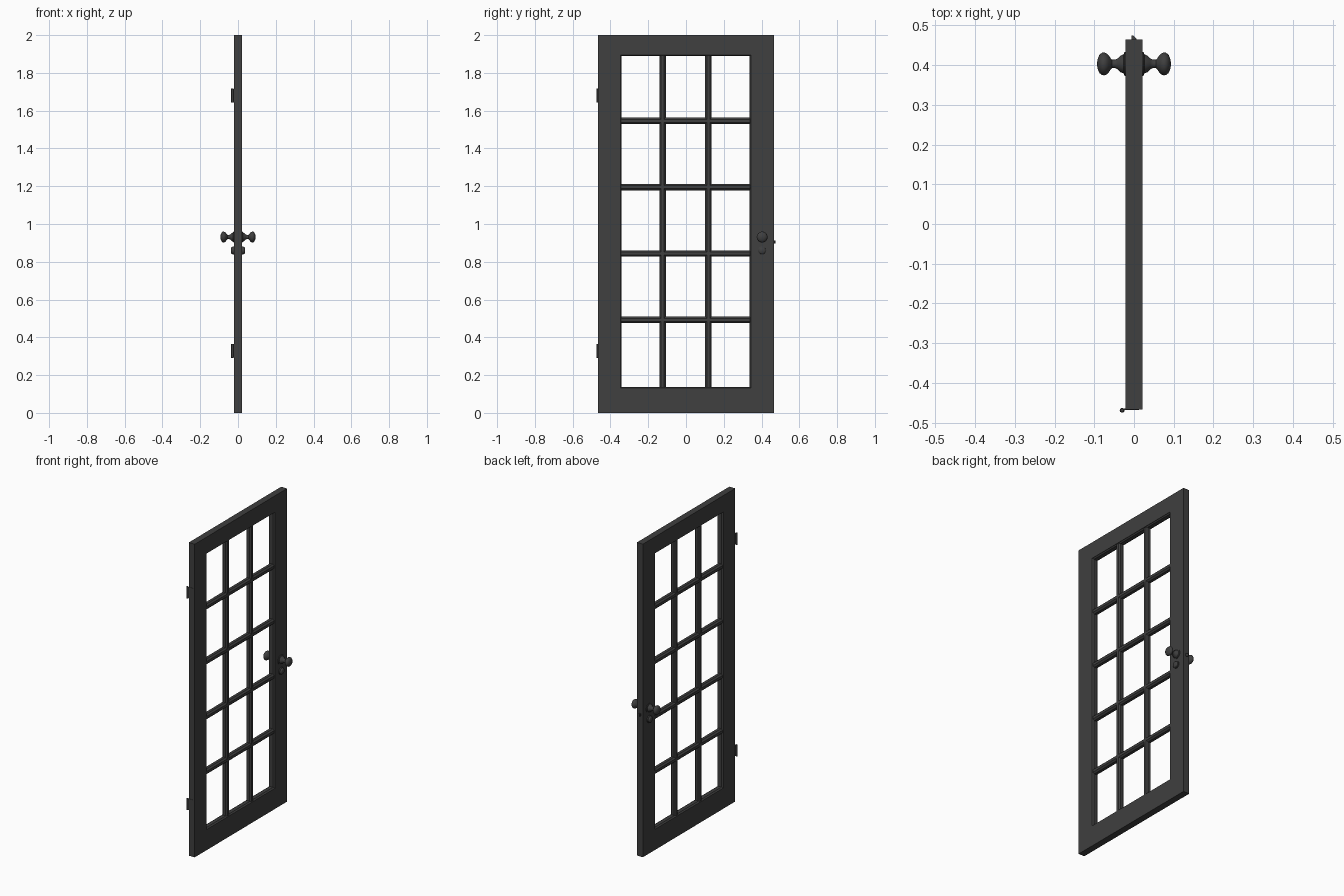
import bpy, bmesh, math
from mathutils import Vector

if "Cube" in bpy.data.objects:
    bpy.data.objects.remove(bpy.data.objects["Cube"])

dark = bpy.data.materials.new("dark_paint")
dark.diffuse_color = (0.05, 0.05, 0.05, 1)
dark.use_nodes = True
dark.node_tree.nodes["Principled BSDF"].inputs["Base Color"].default_value = dark.diffuse_color


def make(name, verts, faces, smooth=False):
    me = bpy.data.meshes.new(name)
    me.from_pydata(verts, [], faces)
    bm = bmesh.new()
    bm.from_mesh(me)
    bmesh.ops.recalc_face_normals(bm, faces=bm.faces)
    bm.to_mesh(me)
    bm.free()
    ob = bpy.data.objects.new(name, me)
    bpy.context.collection.objects.link(ob)
    me.materials.append(dark)
    if smooth:
        bpy.context.view_layer.objects.active = ob
        bpy.ops.object.select_all(action='DESELECT')
        ob.select_set(True)
        bpy.ops.object.shade_smooth_by_angle(angle=math.radians(40))
    return ob


def skin(name, rings, closed=False, smooth=False):
    """Bridge equal rings; cap the ends or close the loop."""
    n, m = len(rings[0]), len(rings)
    faces = []
    for i in range(m if closed else m - 1):
        a, b = i * n, (i + 1) % m * n
        faces += [(a + j, a + (j + 1) % n, b + (j + 1) % n, b + j) for j in range(n)]
    if not closed:
        faces += [tuple(range(n)), tuple(range((m - 1) * n, m * n))]
    return make(name, [v for r in rings for v in r], faces, smooth)


def lathe(name, profile, origin, axis, seg=32):
    """Rings of (distance along axis, radius) about an x or z axis."""
    axis = Vector(axis)
    u = Vector((0, 1, 0))
    w = axis.cross(u)
    rings = [[Vector(origin) + axis * d + (u * math.cos(t) + w * math.sin(t)) * r
              for t in (2 * math.pi * k / seg for k in range(seg))] for d, r in profile]
    return skin(name, rings, smooth=True)


# Door frame: outer slab with a stepped moulding around the opening
T = 0.021
Y0, Y1, Z0, Z1 = -0.341, 0.337, 0.138, 1.889


def rect(x, y0, y1, z0, z1):
    return [(x, y0, z0), (x, y1, z0), (x, y1, z1), (x, y0, z1)]


def opening(x, d):
    return rect(x, Y0 - d, Y1 + d, Z0 - d, Z1 + d)


half = [rect(T, -0.467, 0.465, 0, 2), opening(T, 0.006), opening(0.017, 0.005), opening(0.012, 0)]
back = [[(-x, y, z) for x, y, z in r] for r in reversed(half)]
skin("door_frame", half + back, closed=True)

# Glazing bars with chamfered section
W, D, C = 0.017, 0.018, 0.009
section = [(W, D - C), (W - C, D), (C - W, D), (-W, D - C),
           (-W, C - D), (C - W, -D), (W - C, -D), (W, C - D)]
for y in (-0.124, 0.118):
    skin("vertical_bar", [[(b, y + a, z) for a, b in section] for z in (Z0 - 0.003, Z1 + 0.003)])
for z in (0.493, 0.844, 1.195, 1.546):
    skin("horizontal_bar", [[(b, y, z + a) for a, b in section] for y in (Y0 - 0.003, Y1 + 0.003)])

# Knobs, roses and lock cylinders on both faces
KY, KZ, LZ = 0.403, 0.931, 0.86
knob = [(0.019, 0.030), (0.024, 0.030), (0.026, 0.024), (0.034, 0.021), (0.041, 0.014),
        (0.048, 0.0105), (0.056, 0.011), (0.060, 0.016), (0.064, 0.022), (0.069, 0.0265),
        (0.075, 0.0288), (0.081, 0.028), (0.087, 0.023), (0.091, 0.014), (0.093, 0.004)]
lock = [(0.019, 0.022), (0.028, 0.022), (0.030, 0.019), (0.034, 0.018), (0.037, 0.014)]
for s in (-1, 1):
    lathe("door_knob", knob, (0, KY, KZ), (s, 0, 0))
    lathe("lock_cylinder", lock, (0, KY, LZ), (s, 0, 0))

# Latch bolt with slanted tip
tip = [(-0.006, 0.45), (0.006, 0.45), (0.006, 0.467), (-0.002, 0.475), (-0.006, 0.475)]
skin("latch_bolt", [[(x, y, z) for x, y in tip] for z in (0.897, 0.913)])

# Hinges: barrel and leaf
for z in (0.328, 1.68):
    barrel = [(-0.038, 0.004), (-0.036, 0.006), (0.036, 0.006), (0.038, 0.004)]
    lathe("hinge_barrel", barrel, (-0.030, -0.469, z), (0, 0, 1), 16)
    skin("hinge_leaf", [rect(x, -0.4685, -0.465, z - 0.036, z + 0.036) for x in (-0.03, 0.012)])
